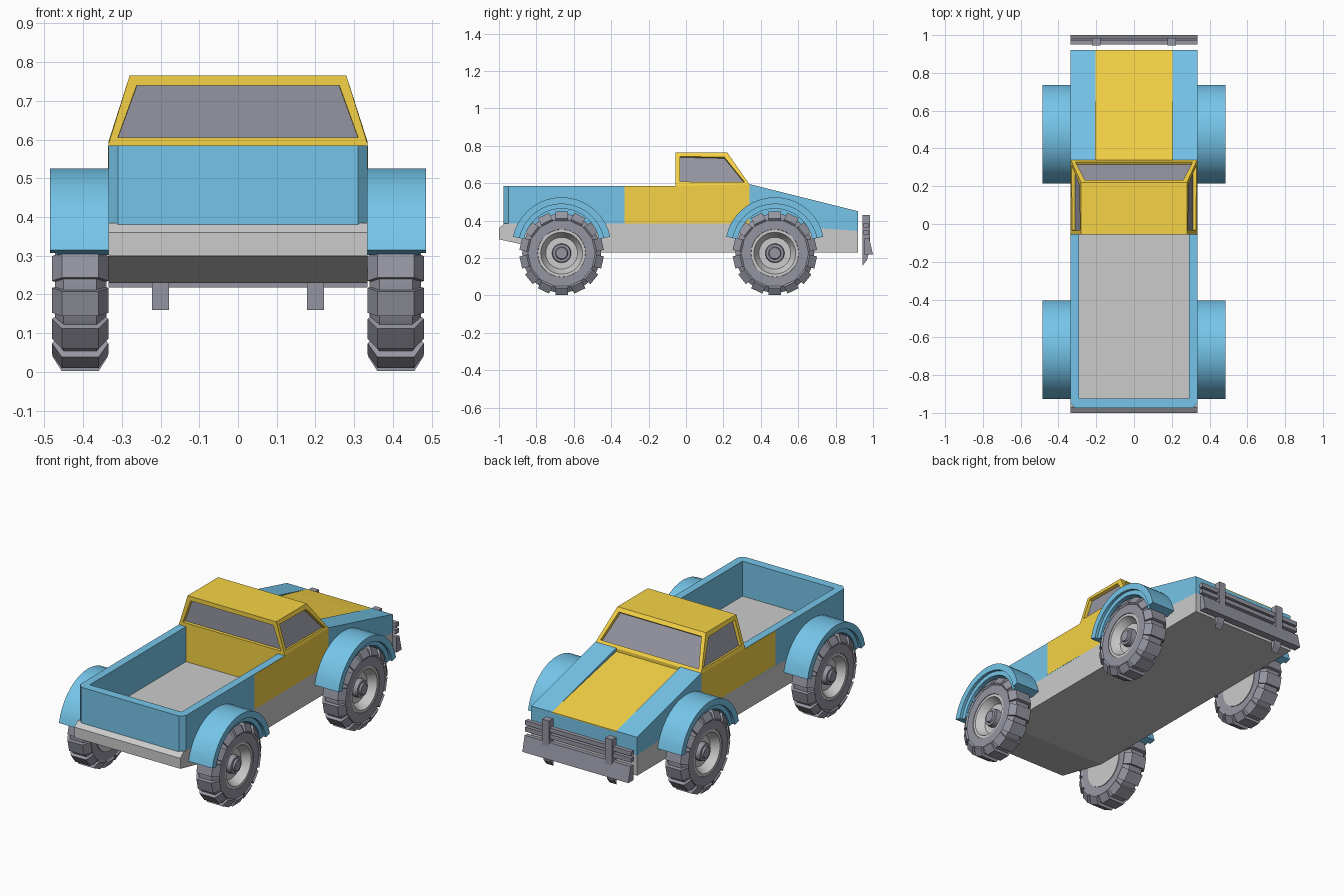
import bpy, bmesh
from math import sin, cos, pi, radians
from mathutils import Vector

if "Cube" in bpy.data.objects:
    bpy.data.objects.remove(bpy.data.objects["Cube"])


def material(name, rgb):
    m = bpy.data.materials.new(name)
    m.diffuse_color = (*rgb, 1)
    m.use_nodes = True
    m.node_tree.nodes["Principled BSDF"].inputs["Base Color"].default_value = m.diffuse_color
    return m


BLUE = material("blue", (0.18, 0.56, 0.82))
ORANGE = material("orange", (0.92, 0.65, 0.06))
DARK = material("dark", (0.30, 0.30, 0.36))


def finish(bm, name, *mats, smooth=False):
    bmesh.ops.recalc_face_normals(bm, faces=bm.faces)
    me = bpy.data.meshes.new(name)
    bm.to_mesh(me)
    bm.free()
    for m in mats:
        me.materials.append(m)
    ob = bpy.data.objects.new(name, me)
    bpy.context.collection.objects.link(ob)
    if smooth:
        bpy.ops.object.select_all(action='DESELECT')
        ob.select_set(True)
        bpy.context.view_layer.objects.active = ob
        bpy.ops.object.shade_smooth_by_angle(angle=radians(30))
    return ob


def extrude(bm, pts, offset):
    face = bm.faces.new([bm.verts.new(p) for p in pts])
    res = bmesh.ops.extrude_face_region(bm, geom=[face], use_keep_orig=True)
    vs = [g for g in res['geom'] if isinstance(g, bmesh.types.BMVert)]
    bmesh.ops.translate(bm, vec=offset, verts=vs)


def side_prism(name, x0, x1, profile, *mats, smooth=False):
    """Extrude a (y, z) profile from x0 to x1."""
    bm = bmesh.new()
    extrude(bm, [(x0, y, z) for y, z in profile], (x1 - x0, 0, 0))
    return finish(bm, name, *mats, smooth=smooth)


def lathe(name, profile, s, y, z, mat=None, n=32):
    """Spin an (x, radius) profile round a wheel axle."""
    bm = bmesh.new()
    rings = []
    for i in range(n):
        a = 2 * pi * i / n
        rings.append([bm.verts.new((s * x, y + r * cos(a), z + r * sin(a))) for x, r in profile])
    for i in range(n):
        a, b = rings[i], rings[(i + 1) % n]
        for j in range(len(profile)):
            k = (j + 1) % len(profile)
            bm.faces.new((a[j], a[k], b[k], b[j]))
    bmesh.ops.remove_doubles(bm, verts=bm.verts, dist=1e-5)
    return finish(bm, name, *([mat] if mat else []), smooth=True)


W = 0.335  # half width of the body

# chassis with raised tail
side_prism("chassis", -W, W, [(-1, 0.30), (-0.68, 0.23), (0.92, 0.23), (0.92, 0.345),
                              (0.34, 0.385), (-0.97, 0.385), (-1, 0.36)])

# cargo bed: U-shaped wall with chamfered rear corners
half = [(W, -0.055), (W, -0.95), (0.31, -0.975)]
inner = [(0.29, -0.925), (0.29, -0.055)]
plan = half + [(-x, y) for x, y in reversed(half)]
plan += [(-x, y) for x, y in reversed(inner)] + inner
bm = bmesh.new()
extrude(bm, [(x, y, 0.38) for x, y in plan], (0, 0, 0.205))
finish(bm, "bed_walls", BLUE)

# lower cab and door panels
side_prism("cab_base", -W, W, [(-0.055, 0.385), (0.34, 0.385), (0.34, 0.593), (-0.055, 0.587)], ORANGE)
for s, side in ((1, "right"), (-1, "left")):
    side_prism("door_panel_" + side, s * (W - 0.002), s * (W + 0.001),
               [(-0.33, 0.385), (-0.05, 0.385), (-0.05, 0.584), (-0.33, 0.584)], ORANGE)

# upper cab: tapered block with recessed windows
bm = bmesh.new()
low = [(W, -0.055, 0.587), (W, 0.34, 0.593), (-W, 0.34, 0.593), (-W, -0.055, 0.587)]
top = [(0.28, -0.055, 0.765), (0.28, 0.22, 0.765), (-0.28, 0.22, 0.765), (-0.28, -0.055, 0.765)]
lv = [bm.verts.new(p) for p in low]
tv = [bm.verts.new(p) for p in top]
sides = [bm.faces.new((lv[i], lv[(i + 1) % 4], tv[(i + 1) % 4], tv[i])) for i in range(4)]
bm.faces.new(tv)
bm.faces.new(lv[::-1])
bmesh.ops.recalc_face_normals(bm, faces=bm.faces)
bmesh.ops.inset_individual(bm, faces=sides, thickness=0.031)
bmesh.ops.inset_individual(bm, faces=sides, thickness=0.001, depth=-0.018)
for f in sides:
    f.material_index = 1
finish(bm, "cab_top", ORANGE, DARK)

# sloping hood: raised sides and lower middle panel
for s, side in ((1, "right"), (-1, "left")):
    side_prism("hood_side_" + side, s * 0.203, s * W,
               [(0.34, 0.385), (0.92, 0.345), (0.92, 0.45), (0.34, 0.595)], BLUE)
side_prism("nose_panel", -0.203, 0.203, [(0.34, 0.385), (0.92, 0.345), (0.92, 0.445), (0.34, 0.555)], BLUE)
side_prism("hood_panel", -0.203, 0.203,
           [(0.34, 0.555), (0.92, 0.445), (0.92, 0.45), (0.79, 0.48), (0.34, 0.575)], ORANGE)

# front guard: uprights, bars and lower plate
for s, side in ((1, "right"), (-1, "left")):
    side_prism("guard_upright_" + side, s * 0.178, s * 0.222,
               [(0.945, 0.16), (0.968, 0.19), (0.985, 0.26), (0.985, 0.43), (0.945, 0.43)], DARK)
for i, z in enumerate((0.325, 0.362)):
    side_prism(f"guard_bar_{i + 1}", -W, W,
               [(0.95, z), (0.975, z), (0.975, z + 0.025), (0.95, z + 0.025)], DARK)
side_prism("guard_plate", -W, W, [(0.955, 0.218), (1.0, 0.218), (0.98, 0.305), (0.955, 0.305)], DARK)


def arc(r, y, n=18):
    a0, a1 = radians(12), radians(168)
    return [(y + r * cos(a0 + (a1 - a0) * i / n), 0.259 + r * sin(a0 + (a1 - a0) * i / n))
            for i in range(n + 1)]


LUGS = 14
for end, y in (("front", 0.475), ("rear", -0.665)):
    for s, side in ((1, "right"), (-1, "left")):
        tag = f"_{end}_{side}"
        z = 0.226
        # two-step wheel arch
        side_prism("fender" + tag, s * 0.33, s * 0.485, arc(0.266, y) + arc(0.23, y)[::-1], BLUE, smooth=True)
        side_prism("fender_lip" + tag, s * 0.33, s * 0.468, arc(0.232, y) + arc(0.205, y)[::-1], BLUE, smooth=True)
        # tyre carcass, rim dish and hub
        lathe("tyre" + tag, [(0.345, 0.12), (0.342, 0.18), (0.365, 0.211), (0.45, 0.211),
                             (0.473, 0.18), (0.473, 0.128), (0.45, 0.12)], s, y, z, DARK, LUGS * 2)
        lathe("rim" + tag, [(0.34, 0), (0.34, 0.13), (0.47, 0.13), (0.47, 0.112), (0.455, 0.105),
                            (0.425, 0.085), (0.425, 0)], s, y, z)
        lathe("hub" + tag, [(0.42, 0), (0.42, 0.052), (0.455, 0.048), (0.455, 0.034),
                            (0.465, 0.03), (0.465, 0)], s, y, z, DARK, 24)
        # tread lugs round the tyre
        bm = bmesh.new()
        for i in range(LUGS):
            a = 2 * pi * (i + 0.5) / LUGS
            out = Vector((0, cos(a), sin(a)))
            tan = Vector((0, -sin(a), cos(a)))
            section = [(0.335, 0.185), (0.36, 0.224), (0.455, 0.224), (0.48, 0.185), (0.465, 0.165), (0.35, 0.165)]
            pts = [Vector((s * x, y, z)) + out * r - tan * 0.033 for x, r in section]
            extrude(bm, pts, tan * 0.066)
        finish(bm, "tread" + tag, DARK)
